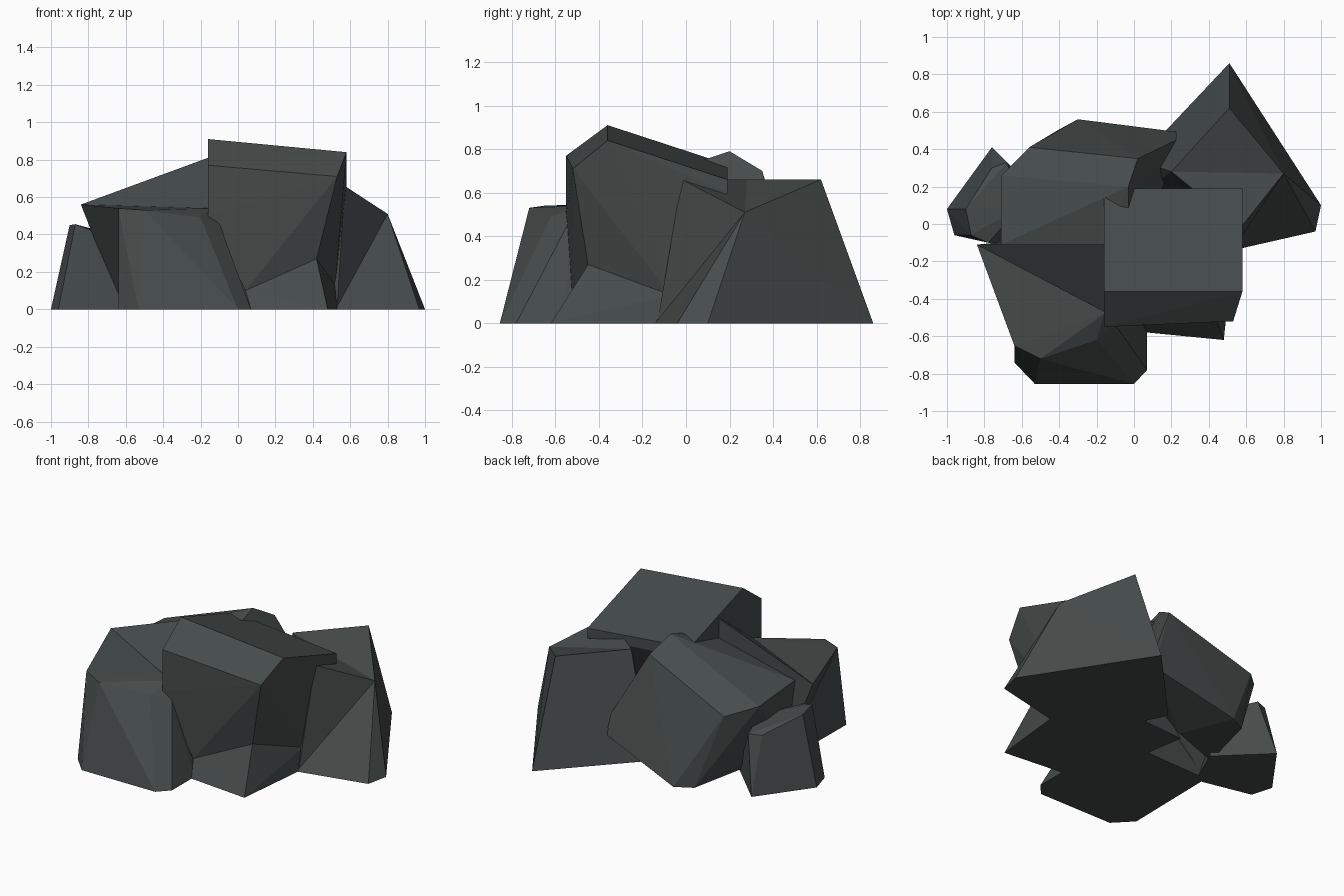
import bpy
import bmesh

default_cube = bpy.data.objects.get("Cube")
if default_cube:
    bpy.data.objects.remove(default_cube, do_unlink=True)

# One dark slate colour for the whole formation
slate = bpy.data.materials.new("dark_slate")
slate.use_nodes = True
slate_colour = (.06, .072, .07, 1)
slate.diffuse_color = slate_colour
shader = slate.node_tree.nodes["Principled BSDF"]
shader.inputs["Base Color"].default_value = slate_colour
shader.inputs["Roughness"].default_value = .9


def add_rock(name, corners):
    """Wrap the corner points in a faceted convex boulder."""
    bm = bmesh.new()
    for corner in corners:
        bm.verts.new(corner)
    hull = bmesh.ops.convex_hull(bm, input=list(bm.verts), use_existing_faces=False)
    spare = {v for key in ("geom_interior", "geom_unused") for v in hull[key]
             if isinstance(v, bmesh.types.BMVert)}
    bmesh.ops.delete(bm, geom=list(spare), context='VERTS')
    bmesh.ops.dissolve_limit(bm, angle_limit=.03, verts=list(bm.verts), edges=list(bm.edges))
    bmesh.ops.recalc_face_normals(bm, faces=list(bm.faces))
    mesh = bpy.data.meshes.new(name)
    bm.to_mesh(mesh)
    bm.free()
    mesh.materials.append(slate)
    rock = bpy.data.objects.new(name, mesh)
    bpy.context.collection.objects.link(rock)
    return rock


# Tall leaning slab with a sloping roof and bevelled front
add_rock("leaning_slab", [
    (-.16, -.36, .91), (.58, -.36, .84), (.58, .19, .66), (-.16, .19, .73),
    (-.16, -.55, .77), (.53, -.52, .71), (-.16, -.55, .5), (.04, -.52, .1),
    (.42, -.45, .27), (.52, -.07, .13), (.58, .19, .6), (-.16, .19, .66),
])

# Flared foot under the slab, reaching back to the other rocks
add_rock("slab_foot", [
    (.07, -.58, 0), (.48, -.62, 0), (.53, -.14, 0), (.04, -.52, .1),
    (.42, -.45, .27), (.52, -.07, .13), (-.17, -.075, 0), (-.21, .18, 0),
    (.09, .2, 0), (.1, .15, .4),
])

# Pointed boulder at the back
add_rock("back_boulder", [
    (.51, .86, 0), (1, .1, 0), (.97, -.04, 0), (.53, -.14, 0), (.02, .34, 0),
    (.09, .2, 0), (.51, .62, .66), (.8, .27, .51), (.2, .28, .66),
])

# Shoulder of the back boulder, tucked under the slab
add_rock("back_boulder_shoulder", [
    (.57, -.02, .66), (.8, .27, .51), (.2, .28, .66), (.52, -.07, .13),
    (.53, -.13, .01), (.3, .3, 0),
])

# Tilted block on the rear side
add_rock("tilted_block", [
    (-.71, -.11, .55), (-.71, .26, .52), (-.03, .2, .79), (-.03, .08, .75),
    (-.16, -.11, .68), (.02, .35, .7), (-.56, .41, .47), (.25, .46, .25),
    (.25, .49, .18), (-.3, .56, 0), (-.41, .5, 0), (-.68, -.08, .16),
    (-.55, .05, .03), (-.2, .18, .03), (.1, .05, .35),
])

# Steep wedge joining the block to the front boulder
add_rock("middle_wedge", [
    (-.84, -.11, .56), (-.16, -.11, .81), (-.16, -.48, .53),
    (-.6, -.11, .1), (0, -.11, .1), (-.1, -.3, .1),
])

# Undercut shoulder beside the front boulder
add_rock("undercut_shoulder", [
    (-.84, -.11, .56), (-.64, -.65, .54), (-.62, -.09, 0), (-.16, -.48, .54),
    (-.16, -.11, .5), (-.3, -.3, 0),
])

# Flat-topped front boulder
add_rock("front_boulder", [
    (-.64, -.74, 0), (-.53, -.855, 0), (0, -.855, 0), (.07, -.78, 0),
    (.07, -.55, 0), (-.63, -.09, 0), (-.17, -.075, 0), (-.64, -.65, .54),
    (-.5, -.72, .53), (-.2, -.62, .49), (-.1, -.54, .46), (-.16, -.48, .54),
    (-.16, -.11, .45),
])

# Small outlying stone
add_rock("small_stone", [
    (-1, .08, 0), (-.96, -.06, 0), (-.76, .41, 0), (-.475, .13, 0), (-.6, -.14, 0),
    (-.9, .08, .45), (-.87, -.06, .455), (-.78, -.1, .42), (-.76, .3, .36),
    (-.68, .33, .36), (-.6, .1, .38),
])
